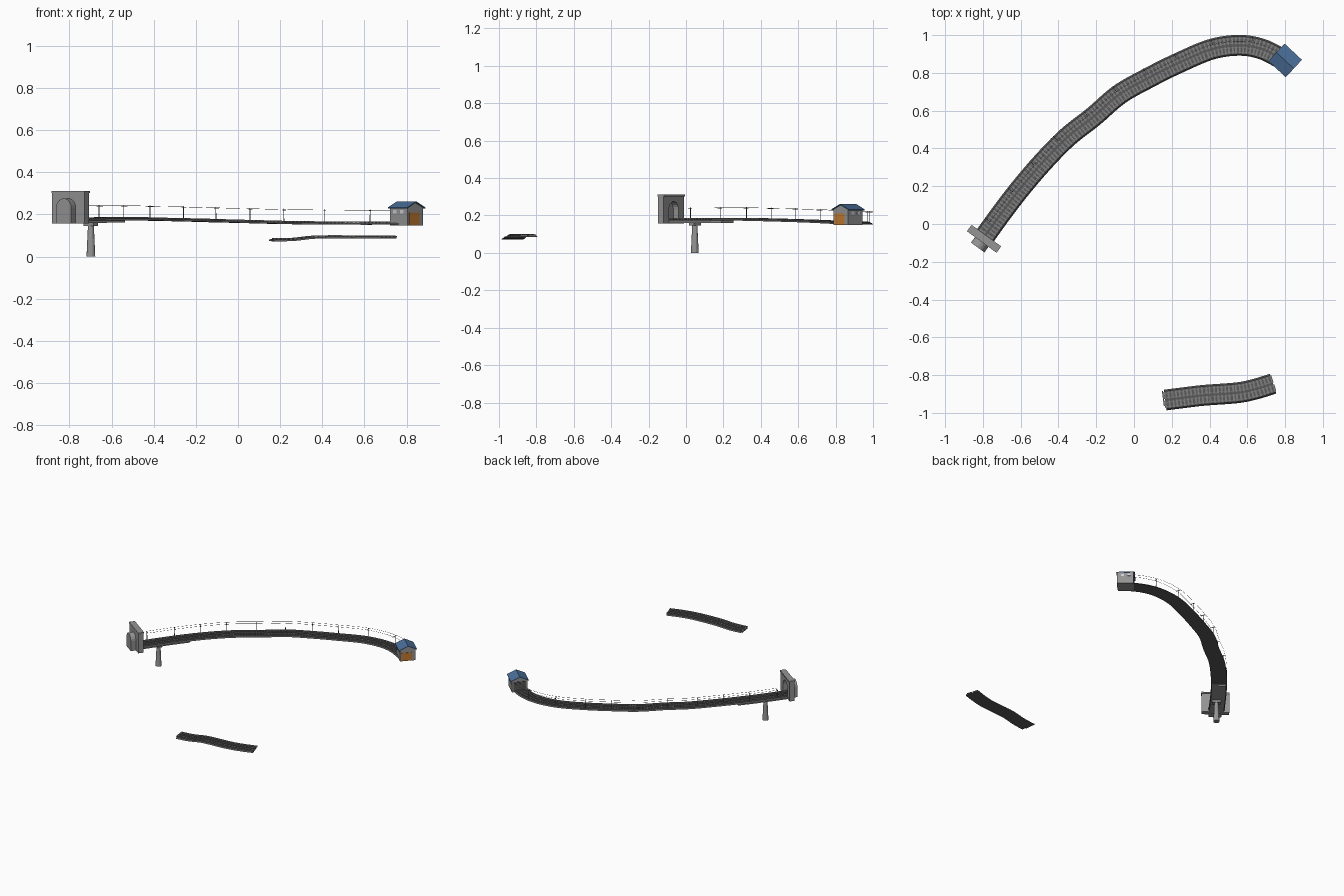
import bpy, bmesh, math
from mathutils import Vector, Matrix

if "Cube" in bpy.data.objects:
    bpy.data.objects.remove(bpy.data.objects["Cube"])


def material(name, color):
    m = bpy.data.materials.new(name)
    m.diffuse_color = (*color, 1)
    m.use_nodes = True
    m.node_tree.nodes["Principled BSDF"].inputs["Base Color"].default_value = m.diffuse_color
    return m


DARK = material("dark_stone", (0.10, 0.10, 0.10))
STEEL = material("steel", (0.22, 0.22, 0.22))
STONE = material("stone", (0.30, 0.30, 0.30))
BLUE = material("roof_blue", (0.07, 0.16, 0.32))
ORANGE = material("door_orange", (0.55, 0.20, 0.03))
PALE = material("window_pale", (0.6, 0.62, 0.65))


def finish(bm, name, mat):
    bmesh.ops.recalc_face_normals(bm, faces=bm.faces)
    me = bpy.data.meshes.new(name)
    bm.to_mesh(me)
    bm.free()
    ob = bpy.data.objects.new(name, me)
    me.materials.append(mat)
    bpy.context.collection.objects.link(ob)
    return ob


def add_box(bm, frame, center, size):
    mat = frame @ Matrix.Translation(center) @ Matrix.Diagonal((*size, 1))
    bmesh.ops.create_cube(bm, size=1, matrix=mat)


def extrude_profile(name, frame, pts, depth0, depth1, mat):
    """Profile in local y/z, extruded along local x."""
    bm = bmesh.new()
    f = bm.faces.new([bm.verts.new(frame @ Vector((depth0, y, z))) for y, z in pts])
    r = bmesh.ops.extrude_face_region(bm, geom=[f])
    vs = [v for v in r["geom"] if isinstance(v, bmesh.types.BMVert)]
    bmesh.ops.translate(bm, verts=vs, vec=frame.to_3x3() @ Vector((depth1 - depth0, 0, 0)))
    return finish(bm, name, mat)


def smooth_path(ctrl, step):
    """Catmull-Rom path resampled at an even spacing."""
    p = [Vector(c) for c in ctrl]
    p = [2 * p[0] - p[1]] + p + [2 * p[-1] - p[-2]]
    fine = []
    for a, b, c, d in zip(p, p[1:], p[2:], p[3:]):
        for i in range(40):
            t = i / 40
            fine.append(0.5 * (2 * b + (c - a) * t + (2 * a - 5 * b + 4 * c - d) * t * t
                               + (3 * b - a - 3 * c + d) * t ** 3))
    fine.append(p[-2])
    out, run = [fine[0]], 0
    for a, b in zip(fine, fine[1:]):
        run += (b - a).length
        if run >= step:
            out.append(b)
            run -= step
    return out


def frames(path):
    """Local x runs along the path, y to its left, z up."""
    res = []
    for i, p in enumerate(path):
        t = path[min(i + 1, len(path) - 1)] - path[max(i - 1, 0)]
        res.append(Matrix.Translation(p) @ Matrix.Rotation(math.atan2(t.y, t.x), 4, 'Z'))
    return res


def sweep(name, fr, profiles, mat):
    bm = bmesh.new()
    for prof in profiles:
        rings = [[bm.verts.new(f @ Vector((0, u, w))) for u, w in prof] for f in fr]
        n = len(prof)
        for a, b in zip(rings, rings[1:]):
            for k in range(n):
                bm.faces.new((a[k], a[(k + 1) % n], b[(k + 1) % n], b[k]))
        bm.faces.new(rings[0])
        bm.faces.new(rings[-1])
    return finish(bm, name, mat)


def rect(u, w0, w1, half):
    return [(u - half, w0), (u + half, w0), (u + half, w1), (u - half, w1)]


def build_track(name, fr):
    sweep(name + "_ballast", fr, [[(-.055, 0), (.055, 0), (.047, .008), (-.047, .008)]], DARK)
    rails = [rect(c + g, .010, .015, .0014) for c in (-.024, .024) for g in (-.012, .012)]
    sweep(name + "_rails", fr, rails, STEEL)
    bm = bmesh.new()
    for f in fr:
        for side in (-.024, .024):
            add_box(bm, f, (0, side, .0095), (.009, .038, .004))
    finish(bm, name + "_sleepers", STEEL)


# main double track
main = smooth_path([(-.805, -.085, .17), (-.70, .06, .171), (-.60, .19, .172), (-.48, .33, .172),
                    (-.352, .46, .169), (-.215, .568, .166), (-.077, .686, .162), (.08, .775, .158),
                    (.235, .852, .154), (.41, .925, .152), (.56, .946, .151), (.68, .925, .151),
                    (.79, .87, .151)], .02)
fr = frames(main)
build_track("main_track", fr)

# separate short track with its end beam
short = smooth_path([(.165, -.932, .072), (.26, -.92, .074), (.37, -.907, .085), (.55, -.893, .086),
                     (.65, -.872, .086), (.743, -.843, .086)], .02)
sfr = frames(short)
build_track("short_track", sfr)
bm = bmesh.new()
add_box(bm, sfr[0], (-.008, .01, .006), (.006, .08, .008))
finish(bm, "end_beam", STEEL)

# bridge slab and tapered pier
sweep("bridge_slab", fr[:20], [rect(0, -.011, .001, .05)], STONE)
bm = bmesh.new()
pier = Matrix.Translation((-.698, .047, 0)) @ Matrix.Rotation(math.radians(52), 4, 'Z')
bmesh.ops.create_cone(bm, cap_ends=True, segments=12, radius1=.021, radius2=.014, depth=.15,
                      matrix=pier @ Matrix.Translation((0, 0, .075)))
add_box(bm, pier, (0, 0, .153), (.035, .06, .014))
finish(bm, "pier", STONE)

# line poles with crossbars, and wires between them
bm = bmesh.new()
count = 11
pick = [5 + round(i * (len(fr) - 6) / (count - 1)) for i in range(count)]
for i in pick:
    f = fr[i]
    bmesh.ops.create_cone(bm, cap_ends=True, segments=6, radius1=.0022, radius2=.0016, depth=.073,
                          matrix=f @ Matrix.Translation((0, .042, .0365)))
    add_box(bm, f, (0, .038, .067), (.003, .036, .003))
finish(bm, "line_poles", DARK)
sweep("wires", fr[pick[0]:], [rect(u, .0685, .0697, .0006) for u in (.022, .054)], DARK)

# tunnel portal: slab with arched opening and closed stub behind
portal = Matrix.Translation((-.795, -.08, 0)) @ Matrix.Rotation(math.radians(54), 4, 'Z')


def arch(half, base, top, n=10):
    spring = top - half
    pts = [(half, base)]
    pts += [(half * math.cos(math.pi * i / n), spring + half * math.sin(math.pi * i / n))
            for i in range(n + 1)]
    return pts + [(-half, base)]


hole = arch(.043, .158, .275)
wall = [(.095, .158), (.095, .31), (-.095, .31), (-.095, .158)]
extrude_profile("portal_wall", portal, wall + hole[::-1], -.018, .018, STONE)
extrude_profile("tunnel_stub", portal, arch(.044, .158, .276), -.055, -.016, STONE)
bm = bmesh.new()
add_box(bm, portal, (.002, 0, .307), (.042, .194, .01))
finish(bm, "portal_coping", STONE)

# track-end house
house = Matrix.Translation((.80, .866, 0)) @ Matrix.Rotation(math.radians(-43), 4, 'Z')
h, w = .056, .054
gable = [(-w, .148), (w, .148), (w, .232), (0, .256), (-w, .232)]
extrude_profile("house_walls", house, gable, -h, h, STONE)
roof = [(-.063, .228), (0, .257), (.063, .228), (.063, .233), (0, .262), (-.063, .233)]
extrude_profile("house_roof", house, roof, -.063, .063, BLUE)
bm = bmesh.new()
add_box(bm, house, (h, -.008, .18), (.006, .072, .06))
finish(bm, "house_door", ORANGE)
bm = bmesh.new()
for side in (-1, 1):
    for x in (-.025, .02):
        add_box(bm, house, (x, side * w, .212), (.022, .004, .016))
finish(bm, "house_windows", PALE)
bm = bmesh.new()
add_box(bm, house, (-h, 0, .19), (.006, .085, .07))
finish(bm, "track_opening", DARK)
